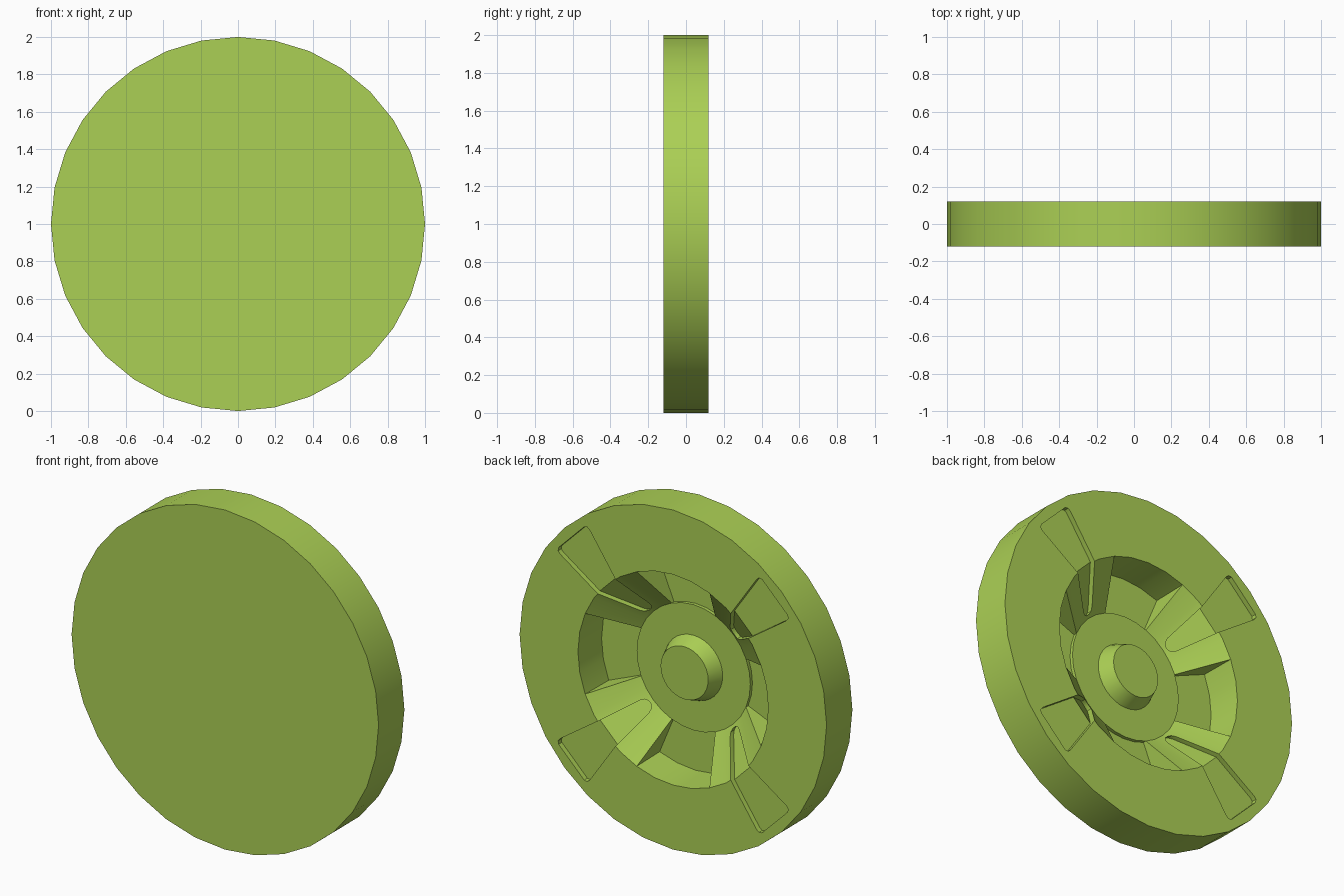
import bpy, bmesh
from math import cos, sin, pi, radians
from mathutils import Vector

if "Cube" in bpy.data.objects:
    bpy.data.objects.remove(bpy.data.objects["Cube"])

SEG = 32
RIM_R, HUB_R, BACK, HUB_Y, FLOOR_Y = 0.62, 0.37, 0.12, -0.07, -0.09


def polar(r, y, a):
    return Vector((r * cos(a), y, 1 + r * sin(a)))


def finish(bm, name):
    bmesh.ops.remove_doubles(bm, verts=bm.verts, dist=1e-5)
    bmesh.ops.recalc_face_normals(bm, faces=bm.faces)
    me = bpy.data.meshes.new(name)
    bm.to_mesh(me)
    bm.free()
    ob = bpy.data.objects.new(name, me)
    bpy.context.collection.objects.link(ob)
    return ob


def face(bm, pts):
    clean = [p for i, p in enumerate(pts) if (p - pts[i - 1]).length > 1e-6]
    bm.faces.new([bm.verts.new(p) for p in clean])


# Wheel disc: profiles (radius, y) for sloped spokes and for open pockets
outer = [(0, -0.12), (1, -0.12), (1, BACK), (RIM_R, BACK)]
hub = [(HUB_R, HUB_Y), (0.19, HUB_Y), (0.155, 0.015), (0, 0.015)]
pocket = [(0.613, FLOOR_Y), (HUB_R, FLOOR_Y)]

bm = bmesh.new()
for k in range(SEG):
    a, b = 2 * pi * k / SEG, 2 * pi * (k + 1) / SEG
    is_spoke = (k % 8) in (2, 3, 4, 5)
    prof = outer + ([] if is_spoke else pocket) + hub
    for (r0, y0), (r1, y1) in zip(prof, prof[1:]):
        face(bm, [polar(r0, y0, a), polar(r1, y1, a), polar(r1, y1, b), polar(r0, y0, b)])
    # side walls where a spoke meets a pocket
    if k % 8 in (2, 6):
        face(bm, [polar(r, y, a) for r, y in [outer[-1]] + pocket + [hub[0]]])
wheel = finish(bm, "wheel_disc")

# Tapered grooves that run over the rim and down each spoke
half = [(0.388, 0.012), (0.396, 0.03), (0.415, 0.041), (RIM_R, 0.083),
        (0.905, 0.136), (0.925, 0.134), (0.937, 0.118)]
DEPTH = 0.03


def groove_y(u):
    t = min(1, (u - HUB_R) / (RIM_R - HUB_R))
    return HUB_Y + t * (BACK - HUB_Y) - DEPTH


bm = bmesh.new()
for i in range(4):
    ang = radians(45 + 90 * i)
    ur, wr = Vector((cos(ang), 0, sin(ang))), Vector((-sin(ang), 0, cos(ang)))

    def place(u, w, y):
        return Vector((0, y, 1)) + ur * u + wr * w

    for part in (half[:4], half[3:]):
        loop = part + [(u, -w) for u, w in reversed(part)]
        face(bm, [place(u, w, groove_y(u)) for u, w in loop])
        face(bm, [place(u, w, 0.3) for u, w in loop])
    ring = half + [(u, -w) for u, w in reversed(half)]
    for p, q in zip(ring, ring[1:] + ring[:1]):
        face(bm, [place(*p, groove_y(p[0])), place(*q, groove_y(q[0])),
                  place(*q, 0.3), place(*p, 0.3)])
cutter = finish(bm, "groove_cutter")
cutter.hide_render = True

mod = wheel.modifiers.new("grooves", "BOOLEAN")
mod.operation = "DIFFERENCE"
mod.solver = "EXACT"
mod.object = cutter
bpy.context.view_layer.objects.active = wheel
wheel.select_set(True)
bpy.ops.object.modifier_apply(modifier=mod.name)
bpy.data.objects.remove(cutter)

# Green finish
mat = bpy.data.materials.new("lime_green")
mat.diffuse_color = (0.41, 0.63, 0.09, 1)
mat.use_nodes = True
mat.node_tree.nodes["Principled BSDF"].inputs["Base Color"].default_value = mat.diffuse_color
wheel.data.materials.clear()
wheel.data.materials.append(mat)
bpy.ops.object.shade_smooth_by_angle(angle=radians(30))
